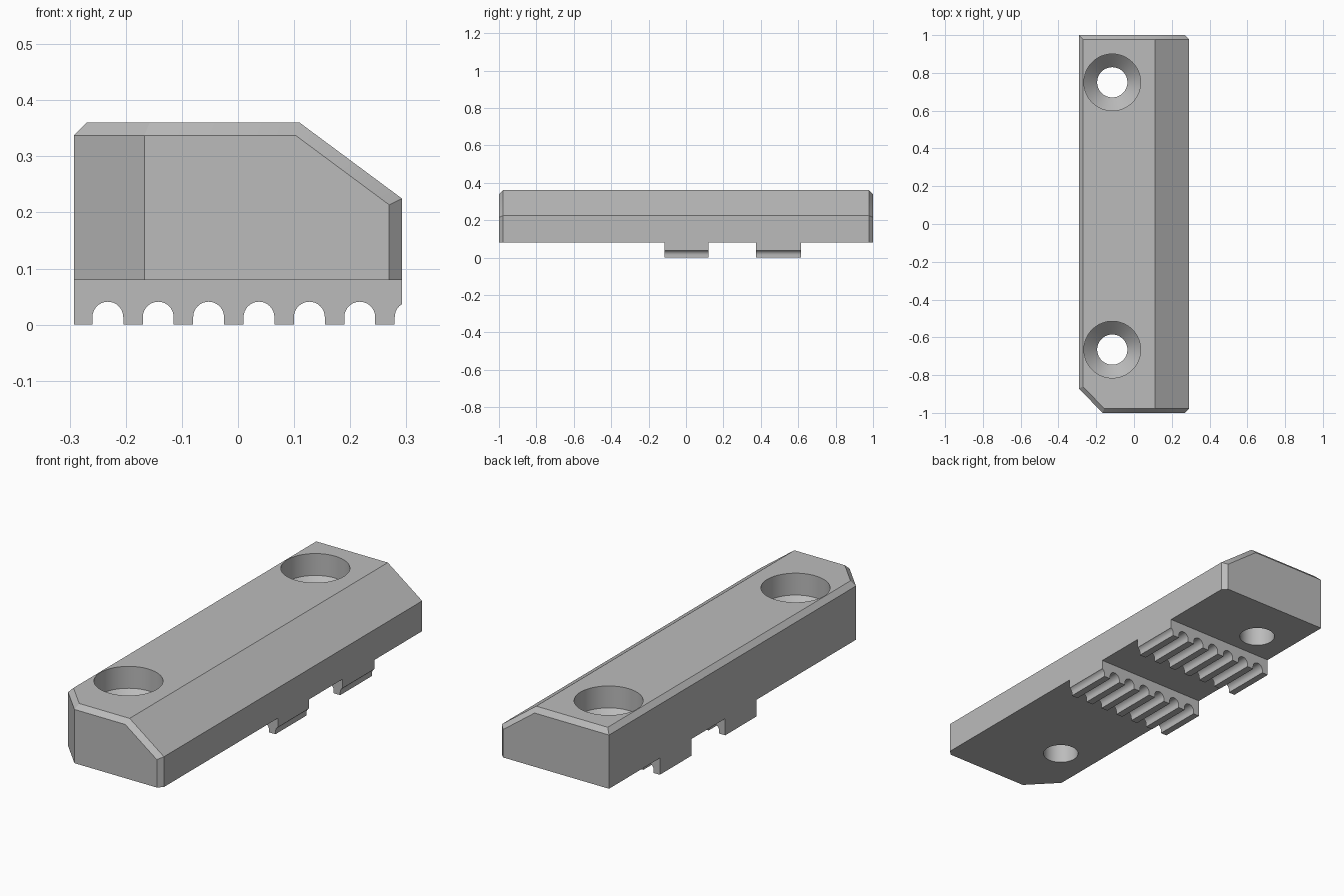
import bpy
import bmesh
import math
from mathutils import Vector

if "Cube" in bpy.data.objects:
    bpy.data.objects.remove(bpy.data.objects["Cube"])

# Material
grey = bpy.data.materials.new("plain_grey")
grey.use_nodes = True
colour = (0.5, 0.5, 0.5, 1)
grey.diffuse_color = colour
grey.node_tree.nodes["Principled BSDF"].inputs["Base Color"].default_value = colour

HALF_W, BASE, TOP, BEVEL = 0.292, 0.08, 0.36, 0.0225


def make_object(name, bm):
    bmesh.ops.recalc_face_normals(bm, faces=bm.faces)
    mesh = bpy.data.meshes.new(name)
    bm.to_mesh(mesh)
    bm.free()
    mesh.materials.append(grey)
    obj = bpy.data.objects.new(name, mesh)
    bpy.context.collection.objects.link(obj)
    return obj


def smooth(obj):
    bpy.ops.object.select_all(action="DESELECT")
    obj.select_set(True)
    bpy.context.view_layer.objects.active = obj
    bpy.ops.object.shade_smooth_by_angle(angle=math.radians(30))


def slice_off(bm, point, normal):
    geom = bm.verts[:] + bm.edges[:] + bm.faces[:]
    cut = bmesh.ops.bisect_plane(bm, geom=geom, plane_co=point,
                                 plane_no=Vector(normal).normalized(), clear_outer=True)
    edges = [e for e in cut["geom_cut"] if isinstance(e, bmesh.types.BMEdge)]
    bmesh.ops.contextual_create(bm, geom=edges)


# Main block, planed down from a box
bm = bmesh.new()
bmesh.ops.create_cube(bm, size=1)
bmesh.ops.scale(bm, vec=(2 * HALF_W, 2, TOP - BASE), verts=bm.verts)
bmesh.ops.translate(bm, vec=(0, 0, (TOP + BASE) / 2), verts=bm.verts)
slope = Vector((0.135, 0, 0.182)).normalized()
corner = Vector((-0.13, -0.125, 0)).normalized()
shoulder = TOP - BEVEL
slice_off(bm, (HALF_W, 0, 0.225), slope)
slice_off(bm, (-HALF_W, 0, shoulder), (-1, 0, 1))
slice_off(bm, (-HALF_W, -0.87, 0), corner)
slice_off(bm, (-HALF_W, -0.87, shoulder), corner + Vector((0, 0, 1)))
for end in (-1, 1):
    outward = Vector((0, end, 0))
    slice_off(bm, (0, end, shoulder), outward + Vector((0, 0, 1)))
    slice_off(bm, (HALF_W - BEVEL, end, 0), outward + Vector((1, 0, 0)))
    slice_off(bm, Vector((HALF_W, end, 0.225)) - slope * BEVEL, outward + slope)
block = make_object("main_block", bm)


# Screw hole cutters: straight recess, conical seat, through hole
def screw_cutter(name, y, sides=64):
    bm = bmesh.new()
    rings = []
    for r, z in ((0.08, 0.0), (0.08, 0.185), (0.15, 0.255), (0.15, 0.5)):
        ring = [bm.verts.new((-0.115 + r * math.cos(i * math.tau / sides),
                              y + r * math.sin(i * math.tau / sides), z))
                for i in range(sides)]
        rings.append(ring)
    for low, high in zip(rings, rings[1:]):
        for i in range(sides):
            j = (i + 1) % sides
            bm.faces.new((low[i], low[j], high[j], high[i]))
    bm.faces.new(rings[0][::-1])
    bm.faces.new(rings[-1])
    cutter = make_object(name, bm)
    cutter.hide_render = True
    return cutter


for name, y in (("front_screw_hole", -0.665), ("back_screw_hole", 0.75)):
    cutter = screw_cutter(name, y)
    mod = block.modifiers.new(name, "BOOLEAN")
    mod.operation = "DIFFERENCE"
    mod.solver = "EXACT"
    mod.object = cutter
    bpy.context.view_layer.objects.active = block
    bpy.ops.object.modifier_apply(modifier=name)
    bpy.data.objects.remove(cutter)
smooth(block)


# Toothed pads: a grooved outline extruded along y
def groove_points(cx, radius=0.0275, spring=0.0135, steps=16):
    pts = [(cx - radius, 0)]
    for i in range(steps + 1):
        a = math.pi * (1 - i / steps)
        pts.append((cx + radius * math.cos(a), spring + radius * math.sin(a)))
    return pts + [(cx + radius, 0)]


def toothed_pad(name, y0, y1):
    outline = [(-HALF_W, BASE), (-HALF_W, 0)]
    for i in range(7):
        outline += [p for p in groove_points(-0.232 + i * 0.0898) if p[0] < HALF_W]
    outline += [(HALF_W, 0.0365), (HALF_W, BASE)]
    bm = bmesh.new()
    face = bm.faces.new([bm.verts.new((x, y0, z)) for x, z in outline])
    grown = bmesh.ops.extrude_face_region(bm, geom=[face])
    moved = [v for v in grown["geom"] if isinstance(v, bmesh.types.BMVert)]
    bmesh.ops.translate(bm, vec=(0, y1 - y0, 0), verts=moved)
    smooth(make_object(name, bm))


toothed_pad("front_toothed_pad", -0.115, 0.12)
toothed_pad("back_toothed_pad", 0.375, 0.615)
